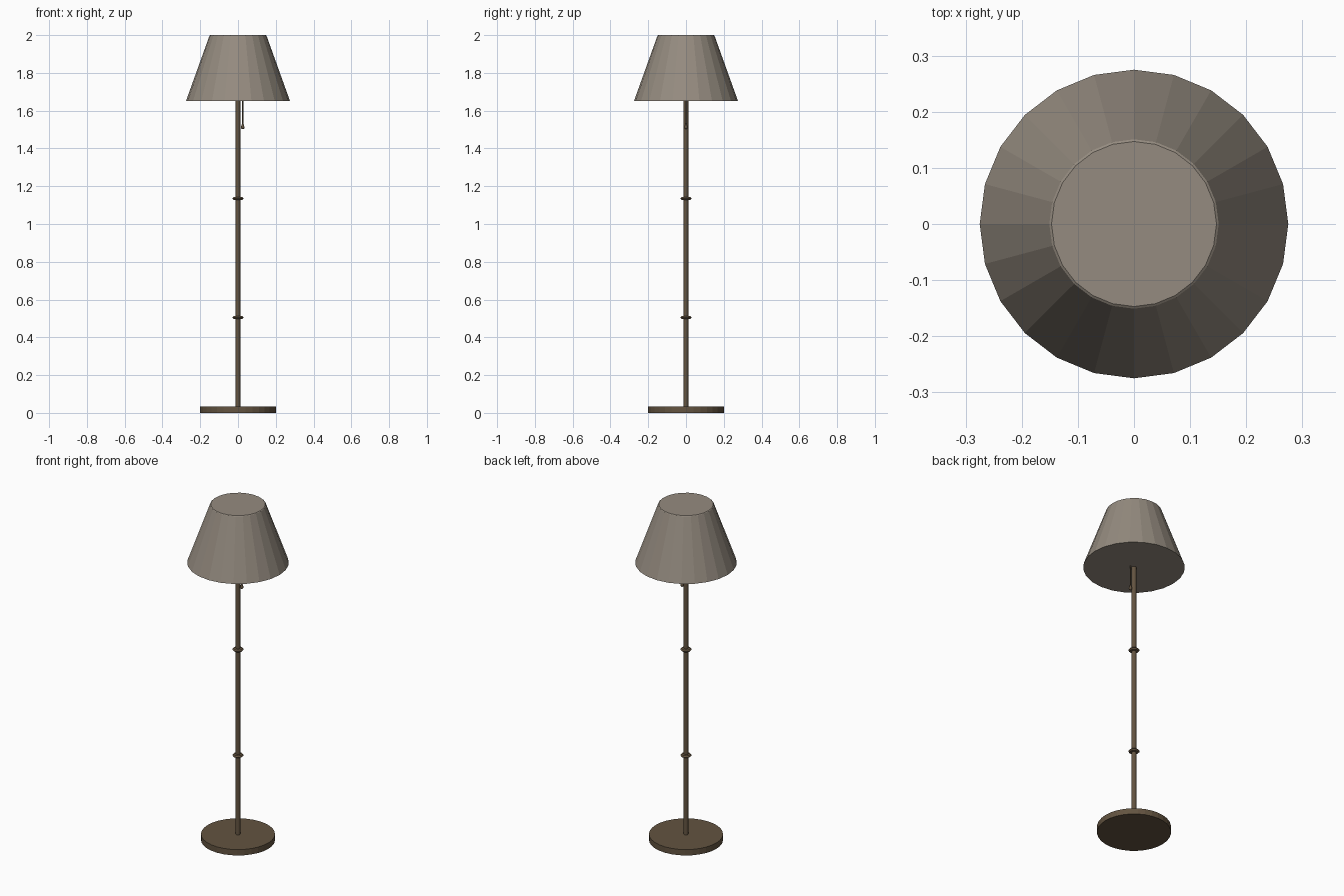
import bpy
import bmesh
from math import cos, sin, tau

cube = bpy.data.objects.get("Cube")
if cube:
    bpy.data.objects.remove(cube, do_unlink=True)


def make_material(name, rgb):
    mat = bpy.data.materials.new(name)
    mat.use_nodes = True
    colour = (*rgb, 1.0)
    mat.diffuse_color = colour
    mat.node_tree.nodes["Principled BSDF"].inputs["Base Color"].default_value = colour
    return mat


def lathe(name, profile, sides, mat, x=0.0, z=0.0, smooth=False):
    """Turn a (radius, height) profile, listed bottom to top, into a closed solid."""
    bm = bmesh.new()
    rings = []
    for radius, height in profile:
        rings.append([bm.verts.new((radius * cos(tau * i / sides),
                                    radius * sin(tau * i / sides), height))
                      for i in range(sides)])
    for low, high in zip(rings, rings[1:]):
        for i in range(sides):
            j = (i + 1) % sides
            bm.faces.new((low[i], low[j], high[j], high[i]))
    bm.faces.new(rings[0][::-1])
    bm.faces.new(rings[-1])
    mesh = bpy.data.meshes.new(name)
    bm.to_mesh(mesh)
    bm.free()
    mesh.materials.append(mat)
    obj = bpy.data.objects.new(name, mesh)
    obj.location = (x, 0, z)
    bpy.context.collection.objects.link(obj)
    if smooth:
        bpy.ops.object.select_all(action='DESELECT')
        obj.select_set(True)
        bpy.context.view_layer.objects.active = obj
        bpy.ops.object.shade_smooth_by_angle(angle=0.7)
    return obj


fabric = make_material("warm grey fabric", (0.30, 0.26, 0.215))
bronze = make_material("brown bronze", (0.125, 0.088, 0.052))

# Round foot and slim pole
lathe("base", [(0.2, 0), (0.2, 0.035)], 32, bronze)
lathe("pole", [(0.013, 0.03), (0.013, 1.66)], 12, bronze)

# Two collars around the pole
collar = [(0.012, -0.009), (0.024, -0.007), (0.03, 0), (0.024, 0.007), (0.012, 0.009)]
for label, height in (("lower", 0.505), ("upper", 1.135)):
    lathe(label + "_collar", collar, 16, bronze, z=height)

# Tapered faceted shade with a softened top rim
lathe("shade", [(0.275, 1.652), (0.151, 1.997), (0.147, 2.0)], 24, fabric)

# Pull cord with a teardrop weight
lathe("pull_cord", [(0.003, 1.52), (0.003, 1.66)], 8, bronze, x=0.025)
teardrop = [(0.003, -0.01), (0.008, -0.006), (0.01, 0), (0.007, 0.008), (0.003, 0.025)]
lathe("pull_weight", teardrop, 10, bronze, x=0.025, z=1.512, smooth=True)
